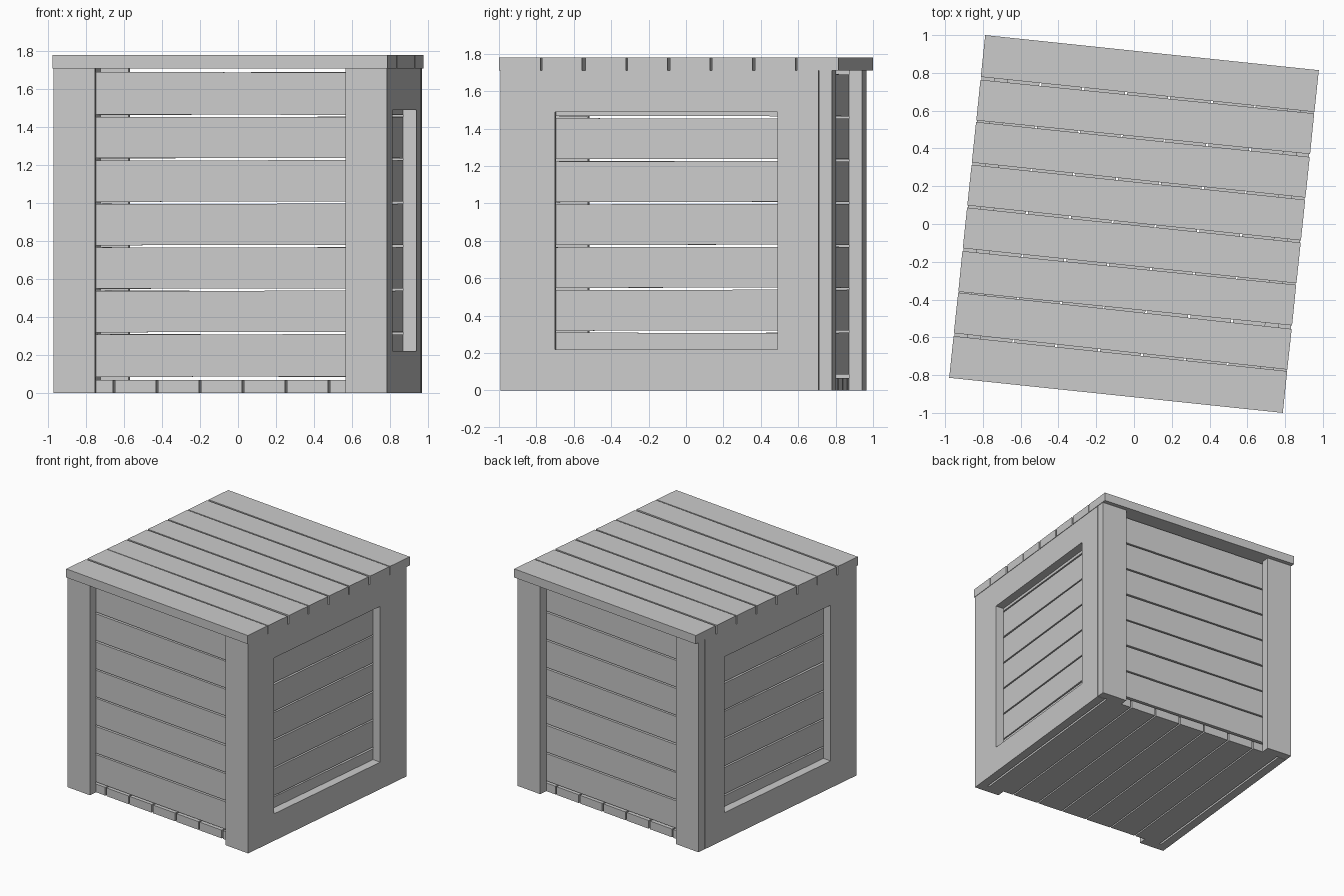
import bpy
import random
from math import radians
from mathutils import Matrix

random.seed(4)
cube = bpy.data.objects.get("Cube")
if cube:
    bpy.data.objects.remove(cube, do_unlink=True)

grey = bpy.data.materials.new("plain grey wood")
grey.use_nodes = True
colour = (0.6, 0.6, 0.6, 1)
grey.diffuse_color = colour
grey.node_tree.nodes["Principled BSDF"].inputs["Base Color"].default_value = colour

TURN = Matrix.Rotation(radians(-6), 4, 'Z')   # the whole crate stands slightly turned
SIDE, FRONT, BACK = 0.884, -0.903, 0.877      # outer planes of the frame
T, WIDE = 0.07, 0.22                          # board thickness and width
LOW, HIGH, TOP = 0.085, 1.69, 1.71


def board(name, x, y, z, tilt=0, axis='Z'):
    """A flat board spanning the given ranges, tilted a little about its centre."""
    bpy.ops.mesh.primitive_cube_add(size=1)
    ob = bpy.context.object
    ob.name = name
    spans = (x, y, z)
    size = [b - a for a, b in spans]
    centre = [(a + b) / 2 for a, b in spans]
    ob.data.transform(Matrix.Rotation(tilt, 4, axis) @ Matrix.Diagonal((*size, 1)))
    ob.matrix_world = TURN @ Matrix.Translation(centre)
    ob.data.materials.append(grey)
    return ob


def rows(start, end, count, gap=0.012):
    """Split a span into equal strips with narrow gaps between them."""
    step = (end - start) / count
    return [(start + i * step + gap / 2 * (i > 0),
             start + (i + 1) * step - gap / 2 * (i < count - 1)) for i in range(count)]


def wobble():
    return random.uniform(-0.003, 0.003)


# Lid planks, a few of them slightly askew
lid_tilts = {1: -0.004, 2: 0.004, 6: 0.004}
for i, span in enumerate(rows(-0.912, 0.912, 8)):
    board("lid_plank", (-0.888, 0.888), span, (TOP, TOP + T), lid_tilts.get(i, 0))

# Floor planks
for span in rows(-0.798, 0.798, 7):
    board("floor_plank", span, (FRONT + T, BACK - T), (0, 0.067))

# Front and back slats with upright corner boards
for label, outer, inward in (("front", FRONT, 1), ("back", BACK, -1)):
    face = outer + inward * T
    deep = sorted((face, face + inward * T))
    for span in rows(LOW, HIGH, 7):
        board(label + "_slat", (T - SIDE, SIDE - T), deep, span, wobble(), 'Y')
    for x in ((-SIDE, WIDE - SIDE), (SIDE - WIDE, SIDE)):
        board(label + "_corner_board", x, sorted((outer, face)), (0, TOP))

# Side slats with a frame of rails and stiles
y0, y1 = FRONT + T + 0.001, BACK - T - 0.003
for label, s in (("left", 1), ("right", -1)):
    frame = sorted((s * SIDE, s * (SIDE - T)))
    deep = sorted((s * (SIDE - T), s * (SIDE - 2 * T)))
    for span in rows(LOW, HIGH, 7):
        board(label + "_slat", deep, (y0 + T, y1 - T), span, wobble(), 'X')
    for z in ((0, WIDE), (TOP - WIDE, TOP)):
        board(label + "_rail", frame, (y0, y1), z)
    for y in ((y0, y0 + WIDE), (y1 - WIDE, y1)):
        board(label + "_stile", frame, y, (WIDE, TOP - WIDE))
